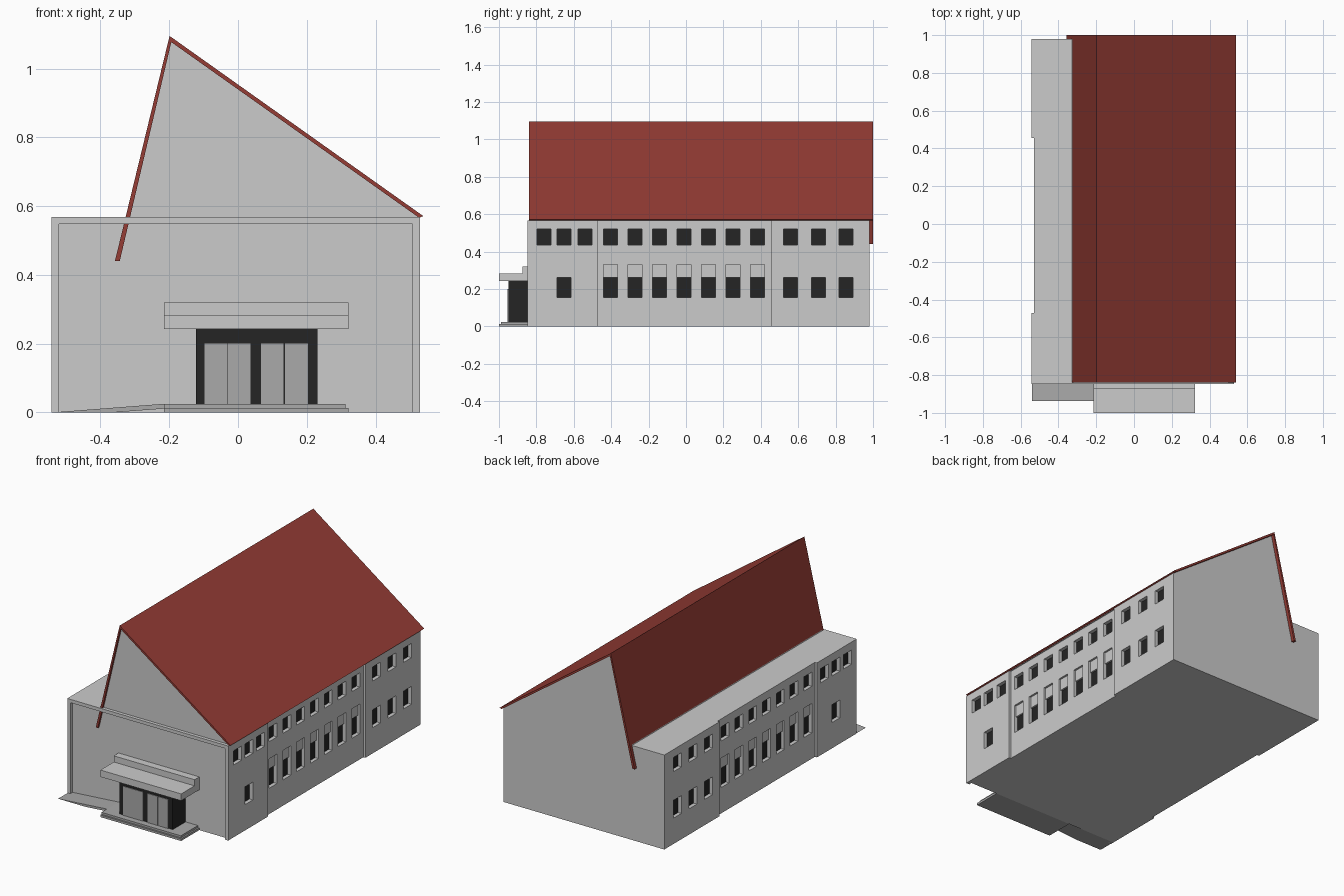
import bpy, bmesh

if "Cube" in bpy.data.objects:
    bpy.data.objects.remove(bpy.data.objects["Cube"])

CX, HALF, MID = -0.0065, 0.5355, 0.522      # centre line, half width at ends and middle
FRONT, BACK, TOP = -0.848, 0.98, 0.568
RECESS = -0.828


def material(name, rgb):
    m = bpy.data.materials.new(name)
    m.diffuse_color = (*rgb, 1)
    m.use_nodes = True
    m.node_tree.nodes["Principled BSDF"].inputs["Base Color"].default_value = m.diffuse_color
    return m


RED = material("roof_red", (0.3, 0.045, 0.035))
DARK = material("dark_glass", (0.018, 0.018, 0.018))
MIDGREY = material("canopy_grey", (0.52, 0.52, 0.52))
STEPGREY = material("step_grey", (0.4, 0.4, 0.4))


def finish(name, bm, mat=None):
    bmesh.ops.recalc_face_normals(bm, faces=bm.faces)
    me = bpy.data.meshes.new(name)
    bm.to_mesh(me)
    bm.free()
    ob = bpy.data.objects.new(name, me)
    bpy.context.collection.objects.link(ob)
    if mat:
        me.materials.append(mat)
    return ob


def boxes(name, bounds, mat=None):
    """One object from boxes given as (x0, x1, y0, y1, z0, z1)."""
    bm = bmesh.new()
    for x0, x1, y0, y1, z0, z1 in bounds:
        for v in bmesh.ops.create_cube(bm, size=1)["verts"]:
            v.co = ((x0 + x1) / 2 + v.co.x * (x1 - x0),
                    (y0 + y1) / 2 + v.co.y * (y1 - y0),
                    (z0 + z1) / 2 + v.co.z * (z1 - z0))
    return finish(name, bm, mat)


def prism(name, points, shift, mat=None):
    """Extrude a closed outline of 3D points along a vector."""
    bm = bmesh.new()
    face = bm.faces.new([bm.verts.new(p) for p in points])
    ext = bmesh.ops.extrude_face_region(bm, geom=[face], use_keep_orig=True)
    moved = [g for g in ext["geom"] if isinstance(g, bmesh.types.BMVert)]
    bmesh.ops.translate(bm, verts=moved, vec=shift)
    return finish(name, bm, mat)


def cut(target, cutter):
    mod = target.modifiers.new("cut", "BOOLEAN")
    mod.operation, mod.solver, mod.object = "DIFFERENCE", "EXACT", cutter
    cutter.hide_render = True
    cutter.hide_viewport = True


# Main body: plan outline with shallow set-back middle bays on both sides
right = [(HALF, FRONT), (HALF, -0.47), (MID, -0.47), (MID, 0.455), (HALF, 0.455), (HALF, BACK)]
plan = [(CX + x, y, 0) for x, y in right] + [(CX - x, y, 0) for x, y in reversed(right)]
body = prism("main_walls", plan, (0, 0, TOP))

# Window layout: (y centre, wall half width, rows)
UPPER, LOWER = (0.435, 0.52), (0.155, 0.262)
windows = [(y, HALF, UPPER) for y in (-0.76, -0.652, -0.541, 0.559, 0.708, 0.855)]
windows += [(y, HALF, LOWER) for y in (-0.652, 0.559, 0.708, 0.855)]
middle = [-0.403 + 0.131 * i for i in range(7)]
windows += [(y, MID, row) for y in middle for row in (UPPER, LOWER)]


def side_boxes(items, inner, outer):
    """Boxes through both long walls, from depth inner to outer beyond the wall face."""
    out = []
    for y, wall, (z0, z1) in items:
        for s in (-1, 1):
            xs = sorted((CX + s * (wall - inner), CX + s * (wall + outer)))
            out.append((*xs, y - 0.0375, y + 0.0375, z0, z1))
    return out


# Window openings, shallow panels above the lower middle windows, front recess
cut(body, boxes("window_cutter", side_boxes(windows, 0.026, 0.05)))
panels = [(y, MID, (0.262, 0.332)) for y in middle]
cut(body, boxes("panel_cutter", side_boxes(panels, 0.012, 0.05)))
cut(body, boxes("facade_cutter", [(-0.52, 0.507, -0.9, RECESS, -0.05, 0.548)]))
boxes("window_panes", side_boxes(windows, 0.028, -0.022), DARK)

# Gable volume under the roof
prism("gable", [(-0.327, RECESS, TOP), (-0.195, RECESS, 1.078), (0.526, RECESS, TOP)],
      (0, BACK - RECESS, 0))

# Asymmetric roof shell, steep left side running below the flat roof
roof = [(-0.358, 0.44), (-0.199, 1.095), (0.539, 0.571), (0.527, 0.566), (-0.194, 1.077), (-0.344, 0.44)]
prism("roof", [(x, -0.84, z) for x, z in roof], (0, 1.84, 0), RED)

# Entrance canopy with upstand at the wall
canopy = [(-1.0, 0.242), (-1.0, 0.283), (-0.873, 0.283), (-0.873, 0.32), (RECESS, 0.32), (RECESS, 0.242)]
prism("canopy", [(-0.215, y, z) for y, z in canopy], (0.537, 0, 0), MIDGREY)

# Glazed entrance lobby with four door leaves
boxes("entrance_lobby", [(-0.122, 0.231, -0.95, RECESS, 0.025, 0.242)], DARK)
boxes("door_leaves", [(x, x + 0.066, -0.954, -0.948, 0.025, 0.2)
                      for x in (-0.097, -0.029, 0.067, 0.137)], STEPGREY)

# Two steps and the side ramp
steps = [(-0.215, 0.322, -1.0, RECESS, 0, 0.013), (-0.215, 0.313, -0.99, RECESS, 0.013, 0.025)]
boxes("entrance_steps", steps, STEPGREY)
ramp = [(-0.54, 0), (-0.36, 0), (-0.215, 0.011), (-0.215, 0.025)]
prism("ramp", [(x, -0.938, z) for x, z in ramp], (0, 0.938 + RECESS, 0), STEPGREY)
